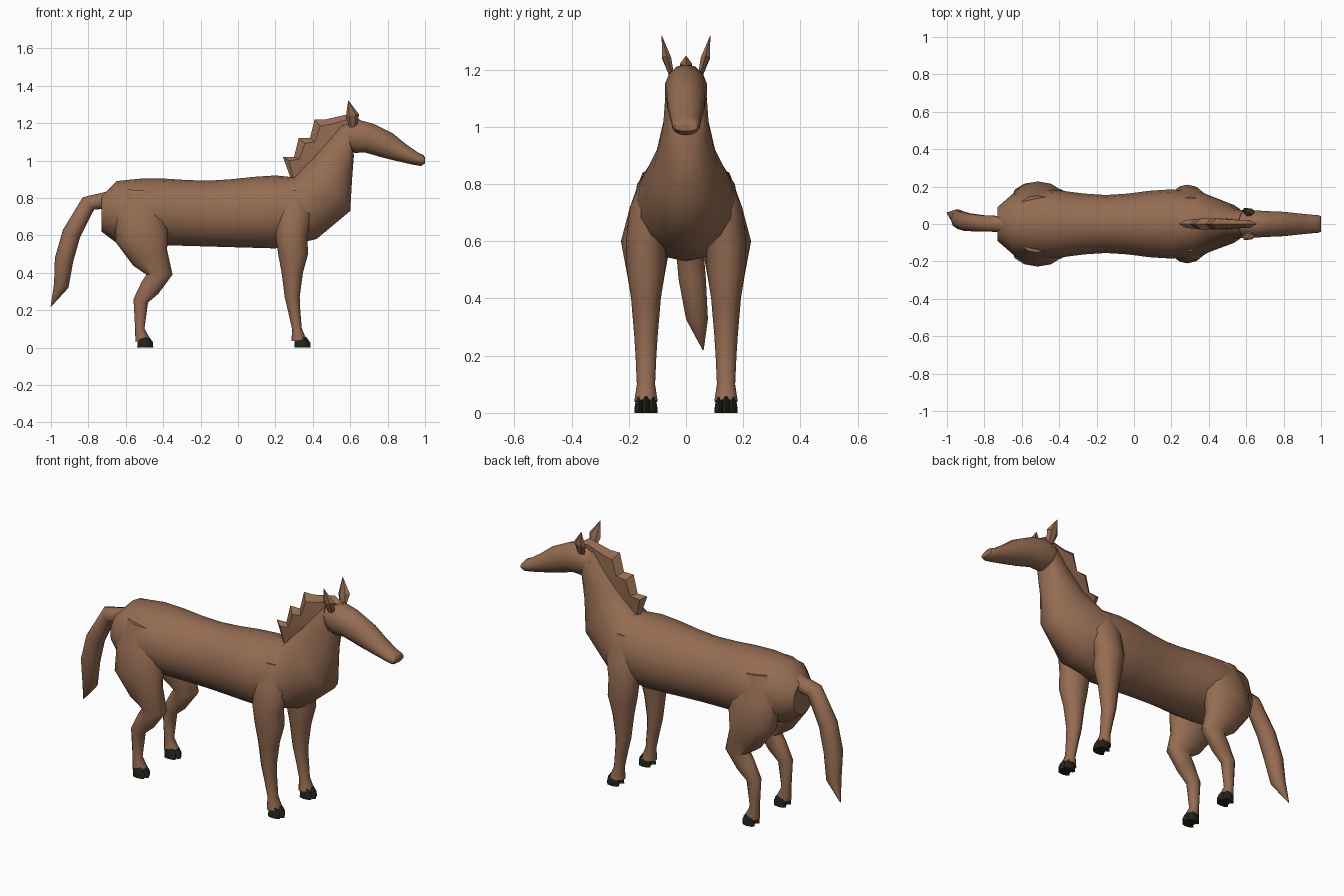
import bpy
import bmesh
import math
from mathutils import Vector

default_cube = bpy.data.objects.get("Cube")
if default_cube:
    bpy.data.objects.remove(default_cube, do_unlink=True)


def make_material(name, red, green, blue):
    material = bpy.data.materials.new(name)
    material.use_nodes = True
    colour = (red, green, blue, 1)
    material.diffuse_color = colour
    shader = material.node_tree.nodes["Principled BSDF"]
    shader.inputs["Base Color"].default_value = colour
    return material


brown = make_material("brown coat", .3, .15, .085)
dark = make_material("dark hoof", .016, .017, .01)


def point(x, z, y=0):
    return Vector((x, y, z))


def skin_rings(name, rings, material, sides, mirror=False, sharp=45):
    """Skin elliptical rings, each given as two opposite points and a half width."""
    bm = bmesh.new()
    loops = []
    for first, second, width in rings:
        middle, arm = (first + second) / 2, (first - second) / 2
        loop = []
        for i in range(sides):
            angle = math.tau * i / sides
            position = middle + arm * math.cos(angle)
            position.y += width * math.sin(angle)
            if mirror:
                position.y = -position.y
            loop.append(bm.verts.new(position))
        loops.append(loop)
    for lower, upper in zip(loops, loops[1:]):
        for i in range(sides):
            j = (i + 1) % sides
            bm.faces.new((lower[i], lower[j], upper[j], upper[i]))
    bm.faces.new(loops[0])
    bm.faces.new(loops[-1])
    bmesh.ops.recalc_face_normals(bm, faces=bm.faces)
    mesh = bpy.data.meshes.new(name)
    bm.to_mesh(mesh)
    bm.free()
    mesh.materials.append(material)
    part = bpy.data.objects.new(name, mesh)
    bpy.context.collection.objects.link(part)
    bpy.ops.object.select_all(action="DESELECT")
    part.select_set(True)
    bpy.context.view_layer.objects.active = part
    bpy.ops.object.shade_smooth_by_angle(angle=math.radians(sharp))


def skin_path(name, path, material, sideways, width, sides=12, mirror=False, sharp=45):
    """Skin a side-view path of (x, z, radius), with every ring square to the path.
    sideways(t, z) gives the ring's y and width(radius) its half width."""
    rings = []
    last = len(path) - 1
    for i, (x, z, radius) in enumerate(path):
        before, after = path[max(i - 1, 0)], path[min(i + 1, last)]
        along = point(after[0] - before[0], after[1] - before[1]).normalized()
        across = point(-along.z, along.x) * radius
        centre = point(x, z, sideways(i / last, z))
        rings.append((centre + across, centre - across, width(radius)))
    skin_rings(name, rings, material, sides, mirror, sharp)


# Trunk: rounded rump, then a barrel that narrows at the waist
trunk = [
    (point(-.73, .81), point(-.73, .62), .09),
    (point(-.65, .89), point(-.65, .56), .16),
]
barrel_steps = 6
for i in range(barrel_steps + 1):
    t = i / barrel_steps
    swell = math.cos(math.tau * t)
    x = -.5 + .7 * t
    top = .895 + .01 * swell + .015 * t
    trunk.append((point(x, top), point(x, .55 - .02 * t), .17 + .015 * swell))

# Neck: straight crest line against the chest and throat
withers, poll = point(.3, .91), point(.56, 1.2)
throat = [(.42, .58, .17), (.6, .73, .11), (.61, .9, .08), (.62, 1.03, .072)]
for i, (x, z, width) in enumerate(throat):
    crest = withers.lerp(poll, i / (len(throat) - 1))
    trunk.append((crest, point(x, z), width))
skin_rings("trunk_and_neck", trunk, brown, sides=16)

# Head from poll to muzzle
head = [
    (.56, 1.13, .06), (.63, 1.13, .09), (.7, 1.12, .08), (.8, 1.08, .07),
    (.88, 1.04, .05), (.95, 1.01, .035), (.985, 1, .03), (1, 1, .015),
]
skin_path("head", head, brown, lambda t, z: 0, lambda r: .035 + .45 * r, sides=14)

# Mane: three stepped teeth above the crest, then a forelock
mane_outline = [point(.28, .91)]
for i in range(3):
    tip = point(.24, 1.02) + point(.085, .1) * i
    mane_outline += [tip, tip + point(.06, 0)]
mane_outline += [point(.6, 1.25), point(.68, 1.2)]
mane = []
for i, outer in enumerate(mane_outline):
    t = i / (len(mane_outline) - 1)
    root = point(.34, .9).lerp(point(.64, 1.18), t)
    mane.append((outer, root, .015 + .02 * math.sin(math.pi * t)))
skin_rings("mane", mane, brown, sides=6, sharp=25)

# Tail swinging slightly to the left
tail = [
    (-.69, .79, .045), (-.8, .77, .045), (-.89, .61, .05),
    (-.93, .47, .05), (-.945, .33, .04), (-1, .22, .002),
]
skin_path("tail", tail, brown, lambda t, z: .06 * t * t, lambda r: r, sides=10)

# Leg paths from shoulder or hip down to the pastern
front_leg = [
    (.3, .84, .06), (.3, .72, .1), (.285, .6, .085), (.295, .5, .08),
    (.29, .4, .057), (.29, .27, .04), (.3, .2, .033), (.315, .1, .026),
    (.325, .04, .04),
]
hind_leg = [
    (-.52, .84, .09), (-.53, .72, .13), (-.515, .6, .145), (-.47, .48, .1),
    (-.42, .39, .07), (-.47, .32, .055), (-.52, .25, .04), (-.525, .1, .025),
    (-.51, .04, .04),
]


def leg_sideways(t, z):
    return .14 - .2 * max(z - .6, 0)


def hoof(name, x, mirror):
    """Three dark toes side by side, the middle one further forward."""
    for toe, offset in (("inner", -1), ("middle", 0), ("outer", 1)):
        toe_x = x - .012 * abs(offset)
        path = [(toe_x, 0, .037), (toe_x, .02, .037), (toe_x - .01, .05, .025)]
        y = .14 + .023 * offset
        skin_path(f"{name}_{toe}_toe", path, dark, lambda t, z: y,
                  lambda r: .45 * r, sides=8, mirror=mirror)


# Ears: narrow root, wide middle, pointed tip
ear = [(.615, 1.18, .02), (.612, 1.24, .036), (.59, 1.32, .001)]

# Limbs and ears on both sides; the model's head points along +x
for label, mirror in (("far", False), ("near", True)):
    skin_path(f"{label}_front_leg", front_leg, brown, leg_sideways,
              lambda r: .015 + .65 * r, mirror=mirror)
    skin_path(f"{label}_hind_leg", hind_leg, brown, leg_sideways,
              lambda r: .015 + .5 * r, mirror=mirror)
    hoof(f"{label}_front_hoof", .35, mirror)
    hoof(f"{label}_hind_hoof", -.49, mirror)
    skin_path(f"{label}_ear", ear, brown, lambda t, z: .05 + .035 * t,
              lambda r: .5 * r, sides=6, mirror=mirror, sharp=20)
